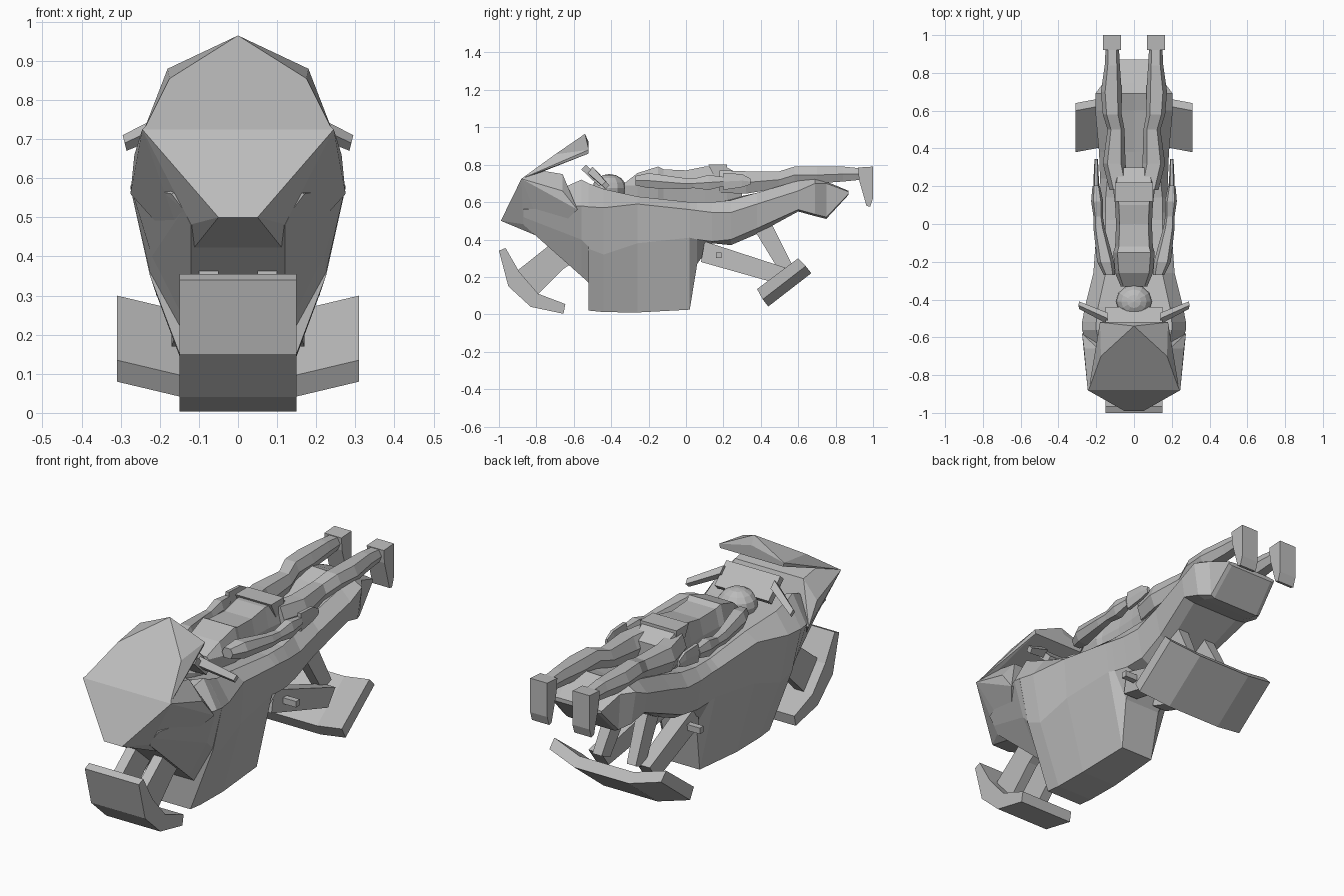
import bpy, bmesh, math

grey = bpy.data.materials.new("plain_grey")
grey.diffuse_color = (0.5, 0.5, 0.5, 1)


def finish(name, bm, mirror=False):
    bmesh.ops.recalc_face_normals(bm, faces=bm.faces)
    me = bpy.data.meshes.new(name)
    bm.to_mesh(me)
    bm.free()
    me.materials.append(grey)
    ob = bpy.data.objects.new(name, me)
    bpy.context.collection.objects.link(ob)
    if mirror:
        m = ob.modifiers.new("mirror", 'MIRROR')
        m.use_mirror_merge = False
    return ob


def loft(name, rings, mirror=False):
    """Skin a list of equal-length point rings and cap both ends."""
    bm = bmesh.new()
    vs = [[bm.verts.new(p) for p in r] for r in rings]
    n = len(vs[0])
    for a, b in zip(vs, vs[1:]):
        for i in range(n):
            j = (i + 1) % n
            bm.faces.new((a[i], a[j], b[j], b[i]))
    bm.faces.new(vs[0])
    bm.faces.new(vs[-1])
    return finish(name, bm, mirror)


def solid(name, half):
    """Convex block from points on the +x side and their reflections."""
    bm = bmesh.new()
    for x, y, z in half:
        bm.verts.new((x, y, z))
        if x > 0:
            bm.verts.new((-x, y, z))
    res = bmesh.ops.convex_hull(bm, input=bm.verts)
    junk = {e for e in res["geom_interior"] + res["geom_unused"]
            if isinstance(e, bmesh.types.BMVert)}
    bmesh.ops.delete(bm, geom=list(junk), context='VERTS')
    bmesh.ops.dissolve_limit(bm, angle_limit=math.radians(2), verts=bm.verts, edges=bm.edges)
    return finish(name, bm)


def prism(name, profile, x0, x1, mirror=False):
    """Side profile (y, z) extruded across x."""
    return loft(name, [[(x, y, z) for y, z in profile] for x in (x0, x1)], mirror)


def limb(name, nodes, mirror=True):
    """Six-sided limb along y; nodes are (x, y, z, x radius, z radius)."""
    hexa = [(1, 0), (.6, 1), (-.6, 1), (-1, 0), (-.6, -1), (.6, -1)]
    return loft(name, [[(x + a * rx, y, z + b * rz) for a, b in hexa]
                       for x, y, z, rx, rz in nodes], mirror)


# Main hull: y, saddle height, then rim, widest, mid and bottom points (x, z)
sections = [
    (-.87, .58, .12, .58, .17, .56, .14, .52, .12, .48),
    (-.56, .64, .20, .72, .275, .58, .22, .40, .12, .205),
    (-.521, .64, .20, .70, .275, .575, .225, .36, .12, .17),
    (-.52, .64, .20, .70, .275, .575, .225, .35, .10, .02),
    (-.44, .64, .19, .67, .26, .57, .215, .32, .10, .012),
    (-.26, .62, .15, .63, .215, .59, .20, .38, .10, .01),
    (.02, .60, .15, .60, .195, .56, .175, .41, .09, .025),
    (.06, .60, .15, .60, .19, .555, .17, .40, .10, .27),
    (.14, .60, .15, .60, .185, .545, .16, .39, .10, .38),
    (.24, .62, .14, .61, .18, .545, .15, .40, .10, .37),
    (.38, .64, .13, .65, .185, .59, .155, .46, .10, .43),
    (.60, .69, .15, .715, .205, .66, .19, .56, .13, .55),
    (.69, .73, .14, .735, .205, .70, .18, .535, .14, .525),
    (.75, .71, .13, .71, .16, .70, .15, .52, .13, .51),
    (.87, .66, .10, .66, .14, .655, .14, .645, .12, .64),
]
rings = []
for y, top, *q in sections:
    half = list(zip(q[::2], q[1::2]))
    rings.append([(0, y, top)] + [(x, y, z) for x, z in half]
                 + [(-x, y, z) for x, z in reversed(half)])
loft("hull", rings)

# Faceted nose hood and raised windscreen
solid("nose_hood", [(.05, -.99, .50), (.245, -.88, .725), (.12, -.87, .482),
                    (.19, -.81, .775), (.19, -.66, .75), (.265, -.66, .66),
                    (.275, -.58, .56), (.13, -.75, .40)])
solid("windscreen", [(.24, -.88, .725), (.175, -.70, .855), (.18, -.52, .88),
                     (0, -.54, .965), (.175, -.52, .86), (.185, -.73, .80),
                     (.2, -.80, .75), (0, -.52, .92)])

# Handlebar: centre slab and swept grips
prism("handlebar_centre", [(-.56, .775), (-.535, .80), (-.44, .71), (-.465, .685)], -.15, .15)
loft("handlebar_grip", [
    [(.14, -.53, .76), (.14, -.50, .79), (.14, -.47, .76), (.14, -.50, .73)],
    [(.29, -.45, .69), (.295, -.43, .71), (.29, -.41, .69), (.285, -.43, .67)]], True)

# Front skid and its two struts
prism("front_skid", [(-1, .34), (-.965, .355), (-.89, .225), (-.79, .11), (-.645, .055),
                     (-.655, .003), (-.83, .04), (-.95, .15)], -.15, .15)
prism("front_strut", [(-.90, .235), (-.73, .37), (-.60, .28), (-.66, .24), (-.79, .11)],
      .05, .10, True)

# Rear skid: flat middle with raised ends
plate = [(.38, .135), (.60, .30), (.64, .258), (.41, .08)]
loft("rear_skid", [[(x, y + d * .03, z - d * .038) for y, z in plate]
                   for x, d in ((-.31, 0), (-.15, 1), (.15, 1), (.31, 0))])
# Rear struts and side pegs
loft("rear_lower_strut", [
    [(.05, .10, .39), (.13, .10, .39), (.13, .08, .28), (.05, .08, .28)],
    [(.10, .53, .25), (.17, .53, .25), (.17, .47, .17), (.10, .47, .17)]], True)
loft("rear_upper_strut", [
    [(.05, .36, .46), (.11, .36, .46), (.11, .46, .48), (.05, .46, .48)],
    [(.07, .50, .23), (.12, .50, .23), (.12, .57, .26), (.07, .57, .26)]], True)
prism("side_peg", [(.16, .30), (.19, .30), (.19, .33), (.16, .33)], .09, .21, True)

# Rider lying flat: head, torso, belt
bm = bmesh.new()
bmesh.ops.create_uvsphere(bm, u_segments=12, v_segments=8, radius=1)
for v in bm.verts:
    v.co = (v.co.x * .095, v.co.y * .09 - .41, v.co.z * .075 + .675)
finish("rider_head", bm)

torso = [(-.33, .07, .70), (-.26, .10, .755), (-.15, .11, .79), (-.12, .10, .775),
         (0, .095, .77), (.10, .10, .79), (.22, .115, .785), (.30, .10, .74)]
loft("rider_torso", [[(w * .8, y, .60), (w, y, .69), (w * .8, y, t),
                      (-w * .8, y, t), (-w, y, .69), (-w * .8, y, .60)]
                     for y, w, t in torso])
prism("rider_belt", [(.19, .66), (.22, .66), (.22, .80), (.12, .80)], -.10, .10)

# Arms trailing back along the body
limb("rider_arm", [(.13, -.27, .715, .03, .025), (.15, -.20, .715, .045, .04),
                   (.185, -.02, .70, .03, .03), (.19, .04, .70, .025, .025),
                   (.195, .12, .705, .032, .04), (.20, .20, .71, .02, .025)])
limb("rider_hand", [(.20, .20, .71, .015, .045), (.20, .30, .715, .012, .035),
                    (.20, .345, .71, .008, .015)])

# Legs and downward feet
limb("rider_leg", [(.075, .18, .71, .055, .06), (.105, .32, .705, .06, .06),
                   (.095, .50, .72, .045, .045), (.115, .58, .745, .05, .045),
                   (.12, .70, .745, .055, .045), (.115, .84, .75, .04, .04),
                   (.115, .94, .75, .035, .03)])
prism("rider_foot", [(.92, .785), (1.0, .79), (1.0, .62), (.985, .575),
                     (.965, .58), (.925, .72)], .07, .165, True)
